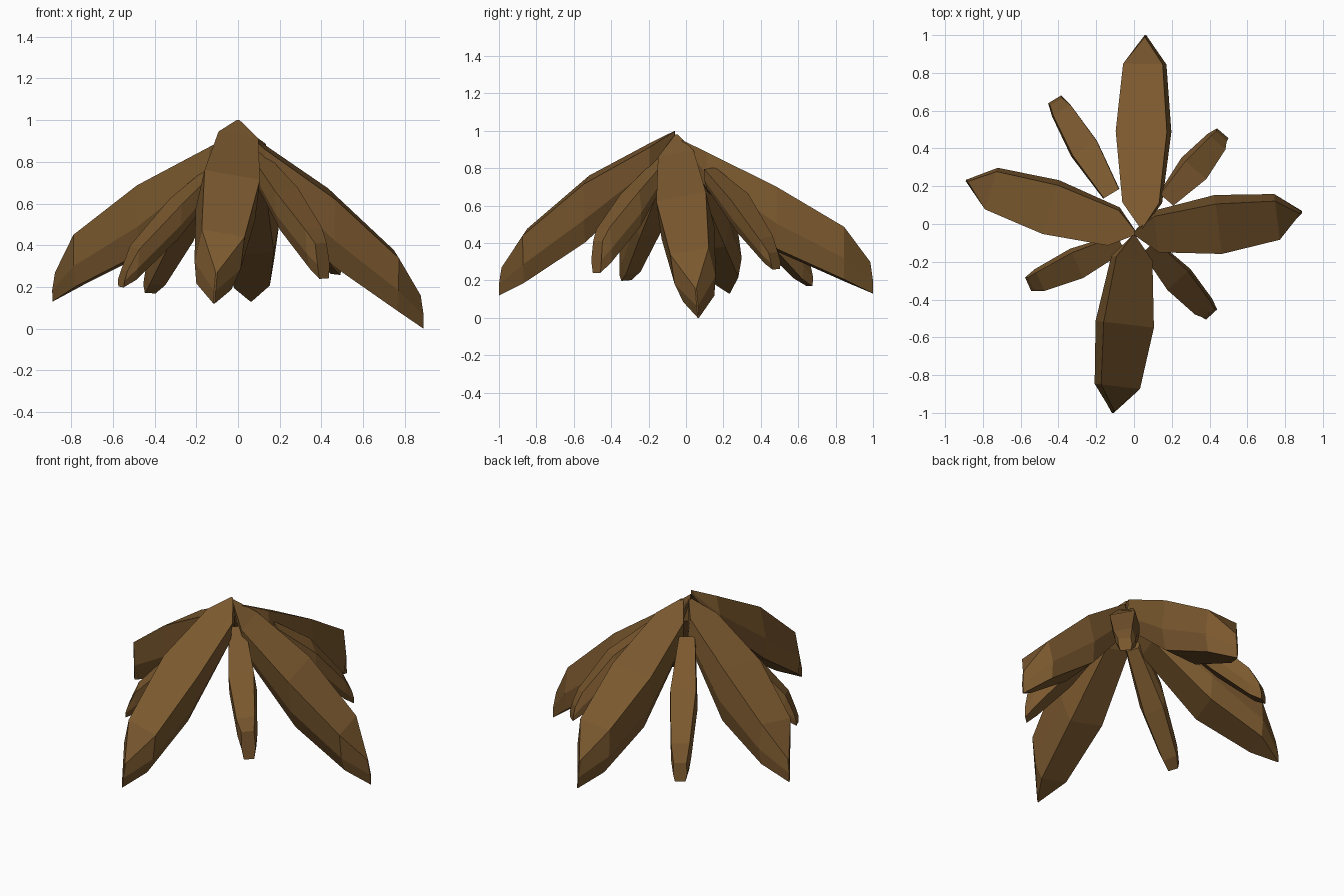
import bpy, bmesh, math
from mathutils import Vector

if "Cube" in bpy.data.objects:
    bpy.data.objects.remove(bpy.data.objects["Cube"])

bark = bpy.data.materials.new("warm brown")
bark.diffuse_color = (0.195, 0.098, 0.028, 1)
bark.use_nodes = True
bark.node_tree.nodes["Principled BSDF"].inputs["Base Color"].default_value = bark.diffuse_color


def leaf(name, base, tip, stations, roll, lean=0.015):
    """Loft a drooping leaf. Station: (fraction along, half width, top z, bottom z)."""
    base, tip = Vector((*base, 0)), Vector((*tip, 0))
    d = (tip - base).normalized()
    side = Vector((-d.y, d.x, 0))
    a = math.radians(roll)
    bm = bmesh.new()
    rings = []
    for i, (t, w, zt, zb) in enumerate(stations):
        c = base.lerp(tip, t)
        zm, h = (zt + zb) / 2, (zt - zb) / 2
        inner = 0 < i < len(stations) - 1
        ang = a if inner else a * 0.4
        # six-sided section: flat top, slightly bulging sides, narrower underside
        section = [(0.93 * w, h), (w, -0.2 * h), (0.76 * w, -h),
                   (-0.76 * w, -h), (-w, -0.2 * h), (-0.93 * w, h)]
        ring = []
        for l, v in section:
            p = c + side * (l * math.cos(ang) - v * math.sin(ang))
            if i == len(stations) - 1 and v > 0:   # tip edge leans back
                p -= d * lean
            p.z = zm + v * math.cos(ang) + l * math.sin(ang)
            ring.append(bm.verts.new(p))
        rings.append(ring)
    for r, s in zip(rings, rings[1:]):
        for k in range(6):
            bm.faces.new((r[k], r[(k + 1) % 6], s[(k + 1) % 6], s[k]))
    bm.faces.new(rings[0])
    bm.faces.new(rings[-1][::-1])
    bmesh.ops.remove_doubles(bm, verts=bm.verts, dist=0.002)
    bmesh.ops.recalc_face_normals(bm, faces=bm.faces)
    me = bpy.data.meshes.new(name)
    bm.to_mesh(me)
    bm.free()
    me.materials.append(bark)
    bpy.context.collection.objects.link(bpy.data.objects.new(name, me))


# Four large leaves: pointed at both ends, widest in the middle
def large(name, base, tip, tops, bottoms, roll):
    ts, ws = (0, 0.13, 0.5, 0.85, 1.0), (0.008, 0.105, 0.146, 0.113, 0.004)
    leaf(name, base, tip, list(zip(ts, ws, tops, bottoms)), roll)


large("front_large_leaf", (0, -0.06), (-0.11, -1.0),
      (1.0, 0.93, 0.74, 0.46, 0.27), (0.97, 0.74, 0.42, 0.20, 0.12), -10)
large("back_large_leaf", (0.04, -0.02), (0.06, 1.0),
      (0.95, 0.88, 0.69, 0.48, 0.30), (0.92, 0.68, 0.36, 0.20, 0.13), -4)
large("right_large_leaf", (0.0, -0.05), (0.89, 0.06),
      (0.98, 0.88, 0.65, 0.36, 0.16), (0.95, 0.68, 0.32, 0.10, 0.0), 11)
large("left_large_leaf", (0.01, -0.05), (-0.89, 0.23),
      (0.95, 0.88, 0.70, 0.46, 0.27), (0.92, 0.70, 0.37, 0.21, 0.13), -5)


# Four small leaves: narrow with blunt ends, tucked into the gaps
def small(name, base, tip, tops, bottoms, roll):
    ts, ws = (0, 0.48, 0.88, 1), (0.05, 0.08, 0.058, 0.04)
    leaf(name, base, tip, list(zip(ts, ws, tops, bottoms)), roll)


small("back_right_small_leaf", (0.17, 0.13), (0.47, 0.48),
      (0.80, 0.65, 0.43, 0.35), (0.70, 0.47, 0.30, 0.26), 12)
small("front_right_small_leaf", (0.08, -0.12), (0.41, -0.48),
      (0.86, 0.67, 0.48, 0.41), (0.76, 0.48, 0.29, 0.24), 6)
small("front_left_small_leaf", (-0.07, -0.10), (-0.56, -0.32),
      (0.82, 0.61, 0.39, 0.28), (0.72, 0.44, 0.24, 0.20), -10)
small("back_left_small_leaf", (-0.12, 0.16), (-0.42, 0.66),
      (0.82, 0.61, 0.38, 0.28), (0.72, 0.42, 0.21, 0.17), 2)
